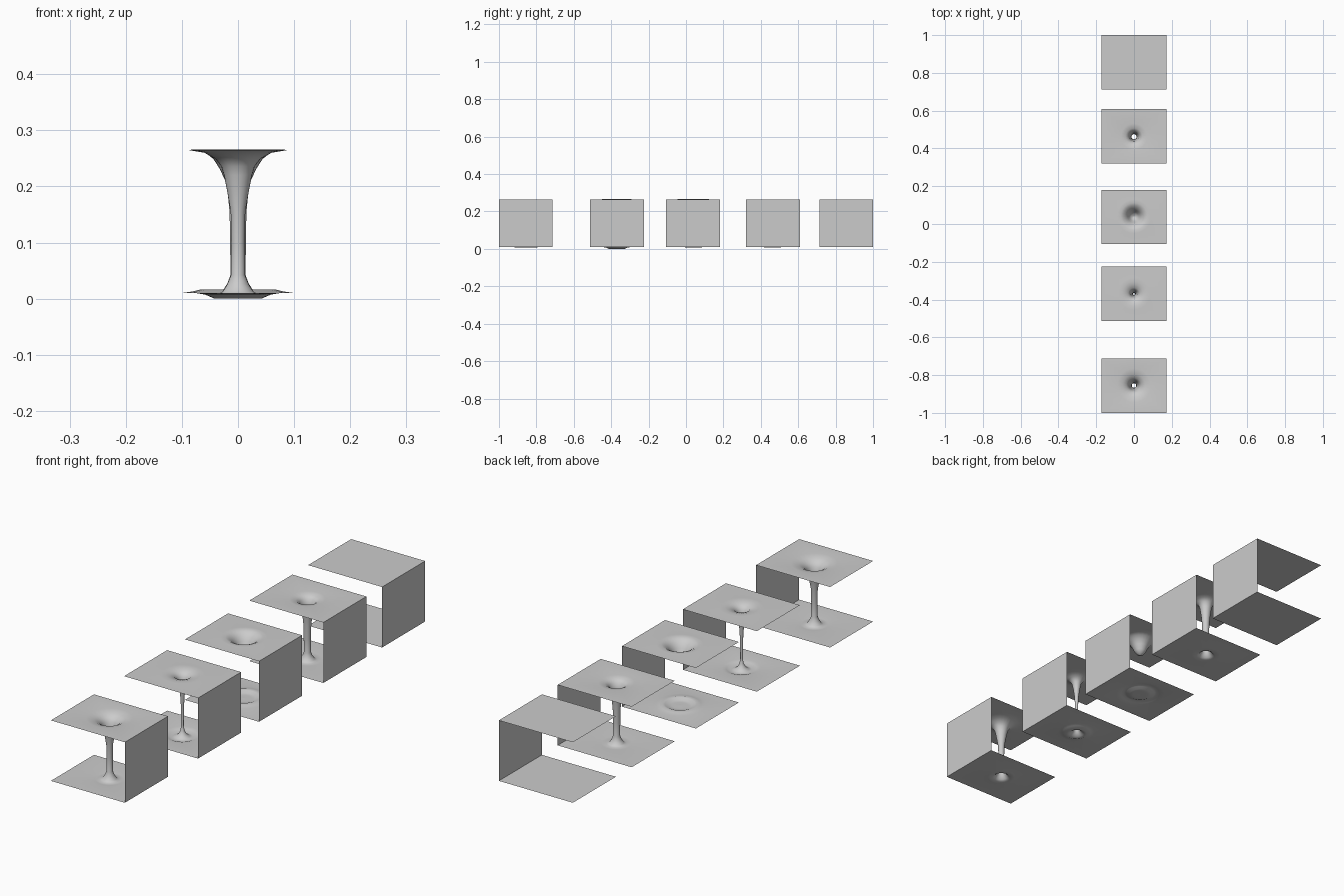
import bpy, math

if "Cube" in bpy.data.objects:
    bpy.data.objects.remove(bpy.data.objects["Cube"])

HX, HY = 0.1725, 0.1435      # half size of a folded sheet
TOP, BOT = 0.265, 0.01       # heights of its two leaves
SEG = 24


def add_object(name, verts, faces, smooth=True):
    me = bpy.data.meshes.new(name)
    me.from_pydata(verts, [], faces)
    ob = bpy.data.objects.new(name, me)
    bpy.context.collection.objects.link(ob)
    if smooth:
        for p in me.polygons:
            p.use_smooth = True
    return ob


def ring(r, z, y0):
    """Circle of points, or the sheet rectangle when r is None."""
    pts = []
    for i in range(SEG):
        a = 2 * math.pi * i / SEG
        c, s = math.cos(a), math.sin(a)
        if r is None:
            m = max(abs(c), abs(s))
            pts.append((c / m * HX, y0 + s / m * HY, z))
        else:
            pts.append((r * c, y0 + s * r, z))
    return pts


def surface(name, y0, rows, yc):
    """Loft rings from (radius, z) rows; rectangle rows stay on the sheet centre."""
    verts, faces = [], []
    for r, z in rows:
        verts += ring(r, z, y0 if r is None else yc)
    for k in range(len(rows) - 1):
        for i in range(SEG):
            j = (i + 1) % SEG
            a, b = k * SEG, (k + 1) * SEG
            faces.append((a + i, b + i, b + j, a + j))
    return add_object(name, verts, faces)


def wall(name, y0):
    """Upright fold joining both leaves on the +x side."""
    v = [(HX, y0 - HY, BOT), (HX, y0 + HY, BOT), (HX, y0 + HY, TOP), (HX, y0 - HY, TOP)]
    return add_object(name, v, [(0, 1, 2, 3)], False)


# Wide tunnel
wide = [(None, TOP), (0.09, TOP), (0.06, 0.260), (0.04, 0.249), (0.03, 0.236), (0.025, 0.22),
        (0.019, 0.19), (0.013, 0.155), (0.012, 0.10), (0.0125, 0.042), (0.019, 0.026),
        (0.027, 0.013), (0.036, 0.007), (0.055, 0.008), (0.075, BOT), (None, BOT)]
# Hair-thin tunnel
thin = [(None, TOP), (0.085, TOP), (0.065, 0.266), (0.05, 0.262), (0.032, 0.257), (0.02, 0.242),
        (0.014, 0.215), (0.009, 0.18), (0.006, 0.13), (0.005, 0.05), (0.008, 0.028),
        (0.016, 0.014), (0.028, 0.004), (0.042, 0.0), (0.058, 0.007), (0.075, BOT), (None, BOT)]
# Medium tunnel
medium = [(None, TOP), (0.07, TOP), (0.045, 0.261), (0.03, 0.25), (0.024, 0.23), (0.019, 0.195),
          (0.015, 0.155), (0.014, 0.10), (0.0135, 0.042), (0.019, 0.027), (0.028, 0.013),
          (0.038, 0.008), (0.06, BOT), (None, BOT)]
# Bowl on the upper leaf, ripple on the lower leaf
bowl = [(None, TOP), (0.09, TOP), (0.072, 0.266), (0.058, 0.26), (0.044, 0.249), (0.033, 0.232),
        (0.024, 0.213), (0.014, 0.2), (0.0, 0.195)]
ripple = [(0.0, 0.008), (0.03, 0.007), (0.045, 0.008), (0.058, 0.014), (0.068, 0.016),
          (0.08, 0.013), (0.1, BOT), (None, BOT)]
flat_top = [(None, TOP), (0.0, TOP)]
flat_bottom = [(0.0, BOT), (None, BOT)]

# Five stages: sheet centre, feature centre, surfaces
stages = [
    ("wide_tunnel", -0.8565, -0.855, [wide]),
    ("thin_tunnel", -0.369, -0.37, [thin]),
    ("dimple", 0.037, 0.04, [bowl, ripple]),
    ("medium_tunnel", 0.465, 0.462, [medium]),
    ("flat", 0.8565, 0.8565, [flat_top, flat_bottom]),
]
for name, y0, yc, parts in stages:
    for part, rows in zip(("upper", "lower"), parts):
        label = name + "_sheet" + ("_" + part if len(parts) > 1 else "")
        surface(label, y0, rows, yc)
    wall(name + "_wall", y0)
